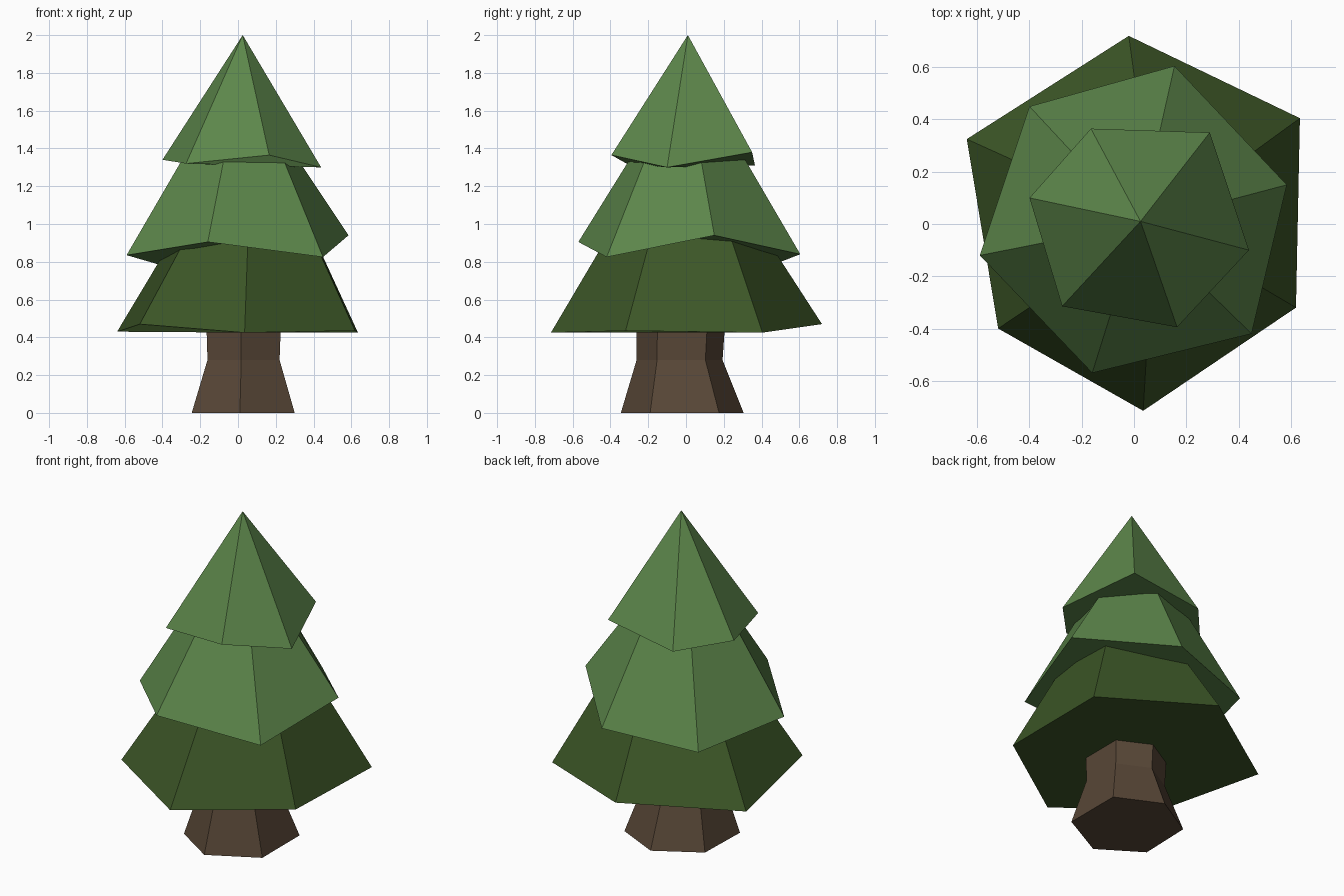
import bpy
import bmesh
from mathutils import Vector

old_cube = bpy.data.objects.get("Cube")
if old_cube:
    bpy.data.objects.remove(old_cube, do_unlink=True)


def make_material(name, colour):
    mat = bpy.data.materials.new(name)
    mat.use_nodes = True
    rgba = (*colour, 1)
    mat.diffuse_color = rgba
    mat.node_tree.nodes["Principled BSDF"].inputs["Base Color"].default_value = rgba
    return mat


def scaled_ring(ring, scale, centre, z):
    """Shrink a ring towards the centre line and flatten it at one height."""
    return [(p[0] * scale + centre[0], p[1] * scale + centre[1], z) for p in ring]


def loft(name, rings, material, apex=None):
    """Join rings with flat panels, closing each end with a cap or a point."""
    bm = bmesh.new()
    loops = [[bm.verts.new(Vector(p)) for p in ring] for ring in rings]
    count = len(loops[0])
    bm.faces.new(loops[0])
    for low, high in zip(loops, loops[1:]):
        for i in range(count):
            j = (i + 1) % count
            bm.faces.new((low[i], low[j], high[j], high[i]))
    top = loops[-1]
    if apex:
        tip = bm.verts.new(Vector(apex))
        for i in range(count):
            bm.faces.new((top[i], top[(i + 1) % count], tip))
    else:
        bm.faces.new(top)
    bmesh.ops.recalc_face_normals(bm, faces=bm.faces)
    mesh = bpy.data.meshes.new(name)
    bm.to_mesh(mesh)
    bm.free()
    mesh.materials.append(material)
    obj = bpy.data.objects.new(name, mesh)
    bpy.context.collection.objects.link(obj)
    return obj


bark = make_material("bark brown", (.098, .063, .038))
dark_green = make_material("dark leaf green", (.045, .093, .02))
light_green = make_material("light leaf green", (.107, .238, .069))

# Trunk: flared six-sided foot, narrow waist, slightly wider top
foot = [(.3, .175, 0), (.03, .305, 0), (-.235, .15, 0),
        (-.245, -.18, 0), (.01, -.345, 0), (.3, -.19, 0)]
waist = scaled_ring(foot, .7, (.01, -.02), .28)
trunk_top = scaled_ring(foot, .74, (.01, -.01), .6)
loft("trunk", [foot, waist, trunk_top], bark)

# Lower foliage: wide truncated skirt with an uneven hem
lower_hem = [(-.02, .72, .47), (-.64, .325, .43), (-.52, -.4, .47),
             (.035, -.715, .425), (.62, -.32, .435), (.635, .405, .425)]
lower_top = scaled_ring(lower_hem, .55, (.035, 0), .97)
loft("lower_foliage", [lower_hem, lower_top], dark_green)

# Middle foliage: truncated skirt, turned against the lower one
middle_hem = [(.155, .605, .84), (-.4, .45, .78), (-.59, -.12, .835),
              (-.16, -.57, .905), (.45, -.42, .825), (.585, .15, .94)]
middle_top = scaled_ring(middle_hem, .46, (.01, 0), 1.4)
loft("middle_foliage", [middle_hem, middle_top], light_green)

# Upper foliage: pointed cap
upper_hem = [(.29, .35, 1.38), (-.165, .365, 1.31), (-.4, .1, 1.34),
             (-.275, -.315, 1.32), (.165, -.395, 1.365), (.44, -.1, 1.3)]
loft("upper_foliage", [upper_hem], light_green, apex=(.025, .01, 2))
